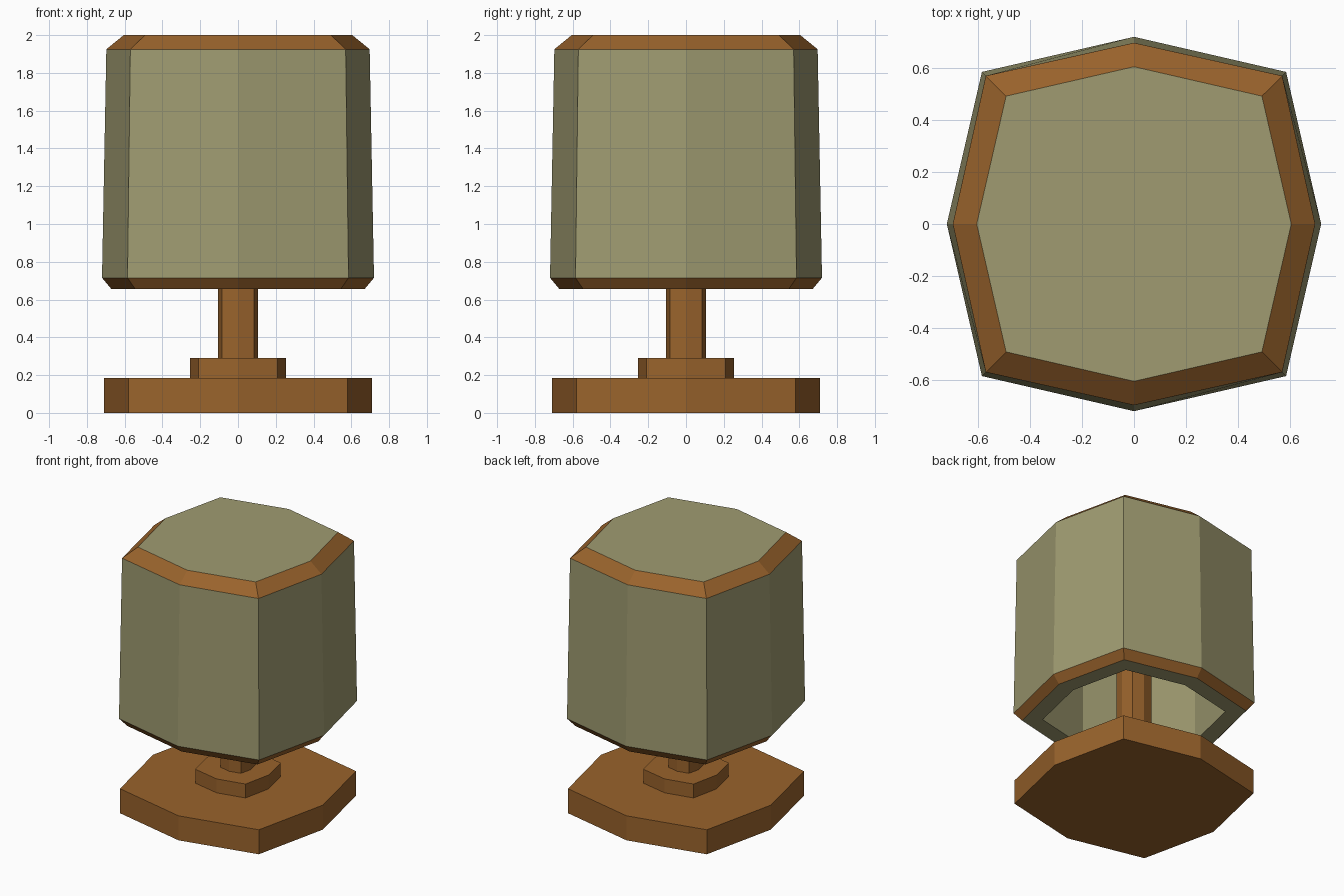
import bpy, bmesh

if "Cube" in bpy.data.objects:
    bpy.data.objects.remove(bpy.data.objects["Cube"])


def material(name, color):
    m = bpy.data.materials.new(name)
    m.diffuse_color = (*color, 1)
    m.use_nodes = True
    m.node_tree.nodes["Principled BSDF"].inputs["Base Color"].default_value = m.diffuse_color
    return m


WOOD = material("wood", (0.32, 0.125, 0.025))
CLOTH = material("shade_cloth", (0.35, 0.33, 0.165))


def octagon(bm, axis, diag, z):
    """Ring of 8 points: 'axis' on the x/y axes, (diag, diag) in the corners."""
    pts = [(axis, 0), (diag, diag), (0, axis), (-diag, diag),
           (-axis, 0), (-diag, -diag), (0, -axis), (diag, -diag)]
    return [bm.verts.new((x, y, z)) for x, y in pts]


def loft(name, rings, mats, band_mats):
    """Closed faceted solid through rings (axis, diag, z), one material per band."""
    bm = bmesh.new()
    loops = [octagon(bm, *r) for r in rings]
    for lo, hi, mi in zip(loops, loops[1:], band_mats):
        for i in range(8):
            j = (i + 1) % 8
            bm.faces.new((lo[i], lo[j], hi[j], hi[i])).material_index = mi
    bm.faces.new(loops[0][::-1])
    bm.faces.new(loops[-1])
    bmesh.ops.recalc_face_normals(bm, faces=bm.faces)
    me = bpy.data.meshes.new(name)
    bm.to_mesh(me)
    bm.free()
    for m in mats:
        me.materials.append(m)
    ob = bpy.data.objects.new(name, me)
    bpy.context.collection.objects.link(ob)
    return ob


CEILING = 1.85

# Stand: foot, collar and post running up inside the shade
for name, axis, diag, z0, z1 in [("foot", 0.71, 0.58, 0, 0.185),
                                 ("collar", 0.255, 0.21, 0.185, 0.29),
                                 ("post", 0.105, 0.085, 0.29, CEILING)]:
    loft(name, [(axis, diag, z0), (axis, diag, z1)], [WOOD], [0])

# Shade: hollow below, from inner ceiling down, around the rim and up to the top;
# wooden trim on the two bevelled bands
loft("lampshade",
     [(0.544, 0.444, CEILING), (0.544, 0.444, 0.655), (0.67, 0.544, 0.655),
      (0.72, 0.585, 0.715), (0.697, 0.57, 1.925), (0.605, 0.492, 2.0)],
     [CLOTH, WOOD], [0, 0, 1, 0, 1])
